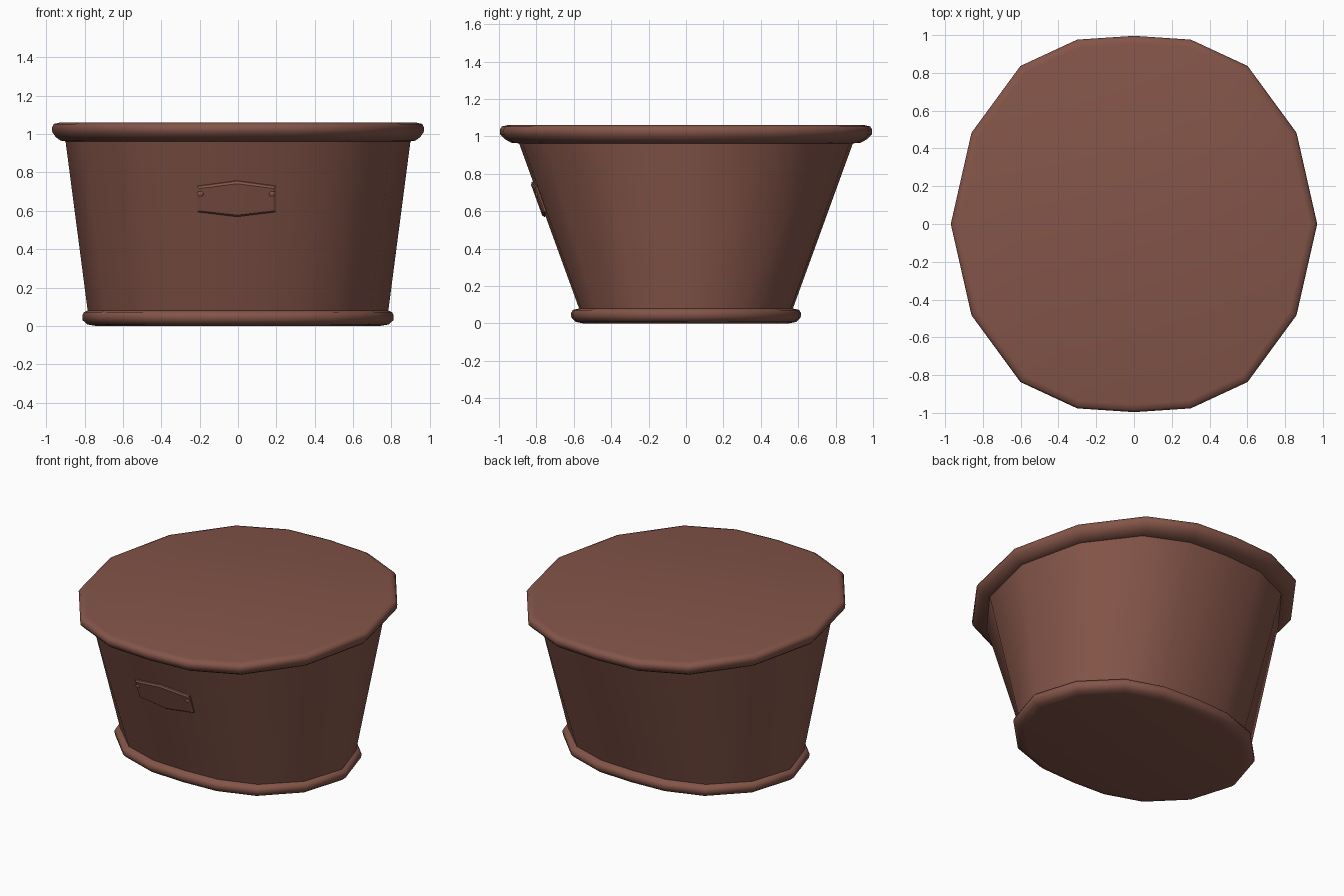
import bpy, math
from mathutils import Vector

if "Cube" in bpy.data.objects:
    bpy.data.objects.remove(bpy.data.objects["Cube"])

mat = bpy.data.materials.new("terracotta")
mat.diffuse_color = (0.23, 0.09, 0.066, 1)
mat.use_nodes = True
mat.node_tree.nodes["Principled BSDF"].inputs["Base Color"].default_value = mat.diffuse_color

# Sixteen-sided rounded outline, mirrored from one quarter
Q = [(1, 0), (0.887, 0.485), (0.62, 0.84), (0.31, 0.98), (0, 1)]
OUTLINE = (Q[:-1] + [(-x, y) for x, y in reversed(Q[1:])]
           + [(-x, -y) for x, y in Q[:-1]] + [(x, -y) for x, y in reversed(Q[1:])])


def add_mesh(name, verts, faces, angle=35):
    me = bpy.data.meshes.new(name)
    me.from_pydata(verts, [], faces)
    ob = bpy.data.objects.new(name, me)
    bpy.context.collection.objects.link(ob)
    finish(ob, angle)
    return ob


def finish(ob, angle):
    ob.data.materials.append(mat)
    bpy.ops.object.select_all(action='DESELECT')
    ob.select_set(True)
    bpy.context.view_layer.objects.active = ob
    bpy.ops.object.shade_smooth_by_angle(angle=math.radians(angle))


def loft(name, rings, cap_start=False, cap_end=False):
    """Stack scaled outlines (x radius, y radius, height) from the bottom up."""
    n = len(OUTLINE)
    verts = [(x * rx, y * ry, z) for rx, ry, z in rings for x, y in OUTLINE]
    faces = [(r * n + i, r * n + (i + 1) % n, (r + 1) * n + (i + 1) % n, (r + 1) * n + i)
             for r in range(len(rings) - 1) for i in range(n)]
    if cap_start:
        faces.append(tuple(reversed(range(n))))
    if cap_end:
        faces.append(tuple(range(len(verts) - n, len(verts))))
    return add_mesh(name, verts, faces, 50)


# Foot, tapered wall, and rim with flat fill
loft("foot_rim", [(0.74, 0.55, 0), (0.785, 0.59, 0.008), (0.81, 0.613, 0.03),
                  (0.812, 0.615, 0.055), (0.803, 0.605, 0.072), (0.783, 0.572, 0.08)],
     cap_start=True)
loft("tub_wall", [(0.783, 0.57, 0.075), (0.9, 0.895, 0.97)])
loft("top_rim_and_fill", [(0.895, 0.885, 0.962), (0.925, 0.935, 0.966), (0.95, 0.968, 0.985),
                          (0.968, 0.993, 1.01), (0.97, 0.996, 1.035), (0.96, 0.985, 1.053),
                          (0.93, 0.955, 1.06)],
     cap_end=True)


def on_wall(x, z, lift):
    """Point on the front wall, pushed outward by lift."""
    t = (z - 0.075) / 0.895
    rx, ry = 0.783 + 0.117 * t, 0.57 + 0.325 * t
    return Vector((x, -ry * (1 - 0.02 * abs(x) / (0.31 * rx)), z)) + Vector((0, -0.94, -0.34)) * lift


# Six-sided name plate with bevelled border and centre crease
outer = [(-0.213, 0.597), (-0.005, 0.572), (0.197, 0.597),
         (0.197, 0.73), (-0.005, 0.758), (-0.213, 0.73)]
cx, cz = -0.006, 0.664
inner = [(cx + (x - cx) * 0.94, cz + (z - cz) * 0.88) for x, z in outer]
pv = [on_wall(x, z, -0.01) for x, z in outer]
pv += [on_wall(x, z, 0.008) for x, z in outer]
pv += [on_wall(x, z, 0.016) for x, z in inner]
pf = [(r + i, r + (i + 1) % 6, r + 6 + (i + 1) % 6, r + 6 + i) for r in (0, 6) for i in range(6)]
pf += [(12, 13, 16, 17), (13, 14, 15, 16)]
add_mesh("front_plate", pv, pf, 20)

# Plate rivets
for side, x in (("left", -0.195), ("right", 0.177)):
    bpy.ops.mesh.primitive_uv_sphere_add(segments=12, ring_count=6, radius=0.017,
                                         location=on_wall(x, 0.695, 0.012))
    ob = bpy.context.object
    ob.name = "plate_rivet_" + side
    ob.scale = (1, 0.6, 1)
    finish(ob, 60)
